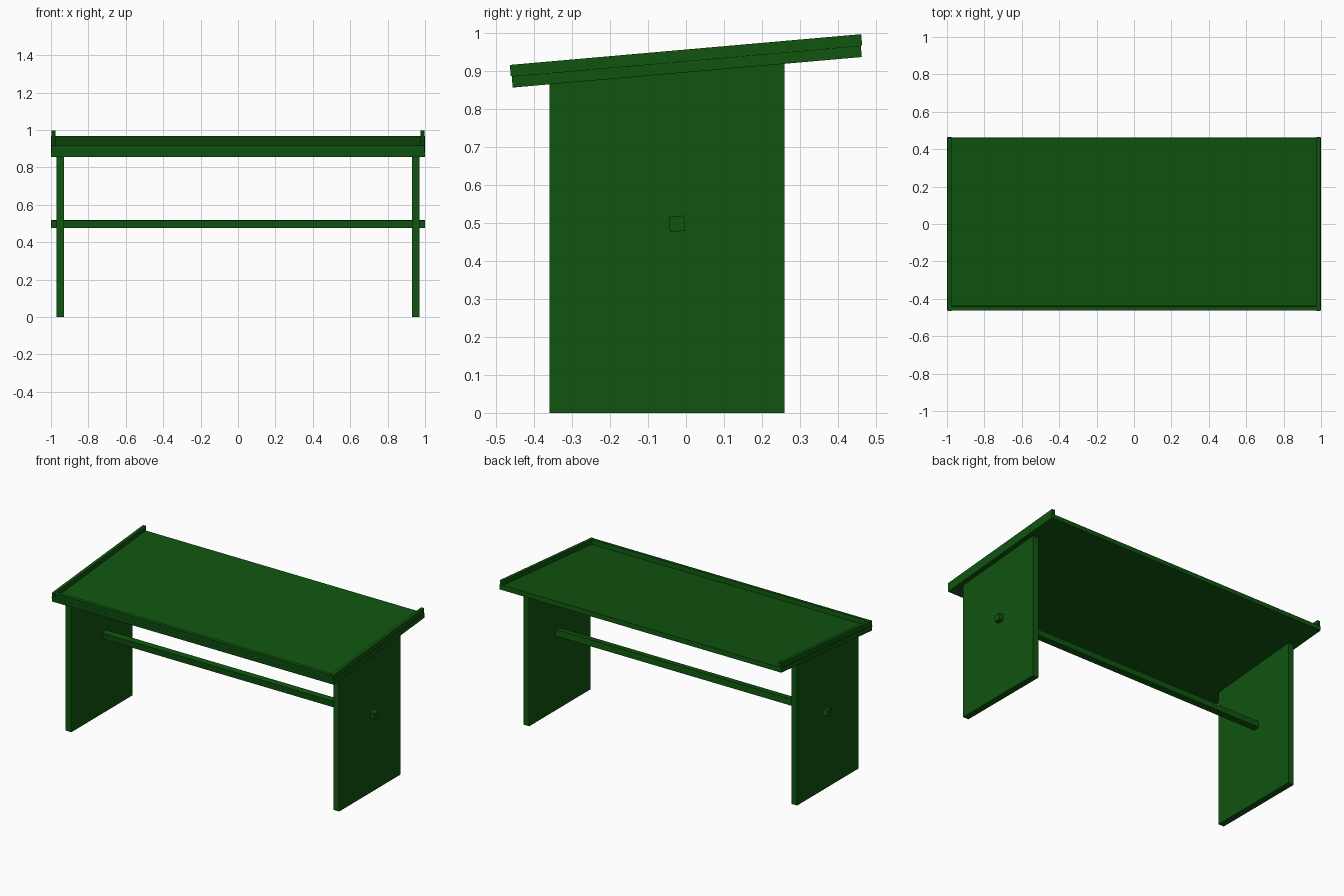
import bpy
import math

cube = bpy.data.objects.get("Cube")
if cube:
    bpy.data.objects.remove(cube, do_unlink=True)

TILT = math.radians(5)
TOP_Z = 0.912      # middle of the sloping board at y = 0
RAIL_Z = 0.942     # middle of the raised edge at y = 0

green = bpy.data.materials.new("dark_green")
green.use_nodes = True
COLOUR = (0.005, 0.09, 0.005, 1)
green.diffuse_color = COLOUR
green.node_tree.nodes["Principled BSDF"].inputs["Base Color"].default_value = COLOUR


def box(name, size, location, tilt=0.0):
    """Add a box of the given size, tilted about the x axis."""
    bpy.ops.mesh.primitive_cube_add(size=1, location=location, rotation=(tilt, 0, 0))
    obj = bpy.context.object
    obj.name = name
    for v in obj.data.vertices:
        v.co = [c * s for c, s in zip(v.co, size)]
    obj.data.materials.append(green)
    return obj


# Sloping desk board
box("desk_top", (2.0, 0.923, 0.03), (0, 0.002, TOP_Z), TILT)

# Raised lip along the low front edge
lip_y = -0.45
box("front_lip", (1.95, 0.02, 0.03), (0, lip_y, RAIL_Z + lip_y * math.tan(TILT)), TILT)

for side, label in ((1, "left"), (-1, "right")):
    # Raised lip along each end
    box(label + "_lip", (0.02, 0.929, 0.03), (side * 0.986, 0, RAIL_Z), TILT)

    # Panel leg, its top edge sloped to meet the board
    leg = box(label + "_leg", (0.04, 0.62, 0.88), (side * 0.95, -0.05, 0.44))
    for v in leg.data.vertices:
        if v.co.z > 0:
            v.co.z = TOP_Z - 0.014 + (v.co.y - 0.05) * math.tan(TILT) - 0.44

# Square stretcher bar passing through both legs
box("stretcher_bar", (2.0, 0.04, 0.04), (0, -0.024, 0.498), TILT)
